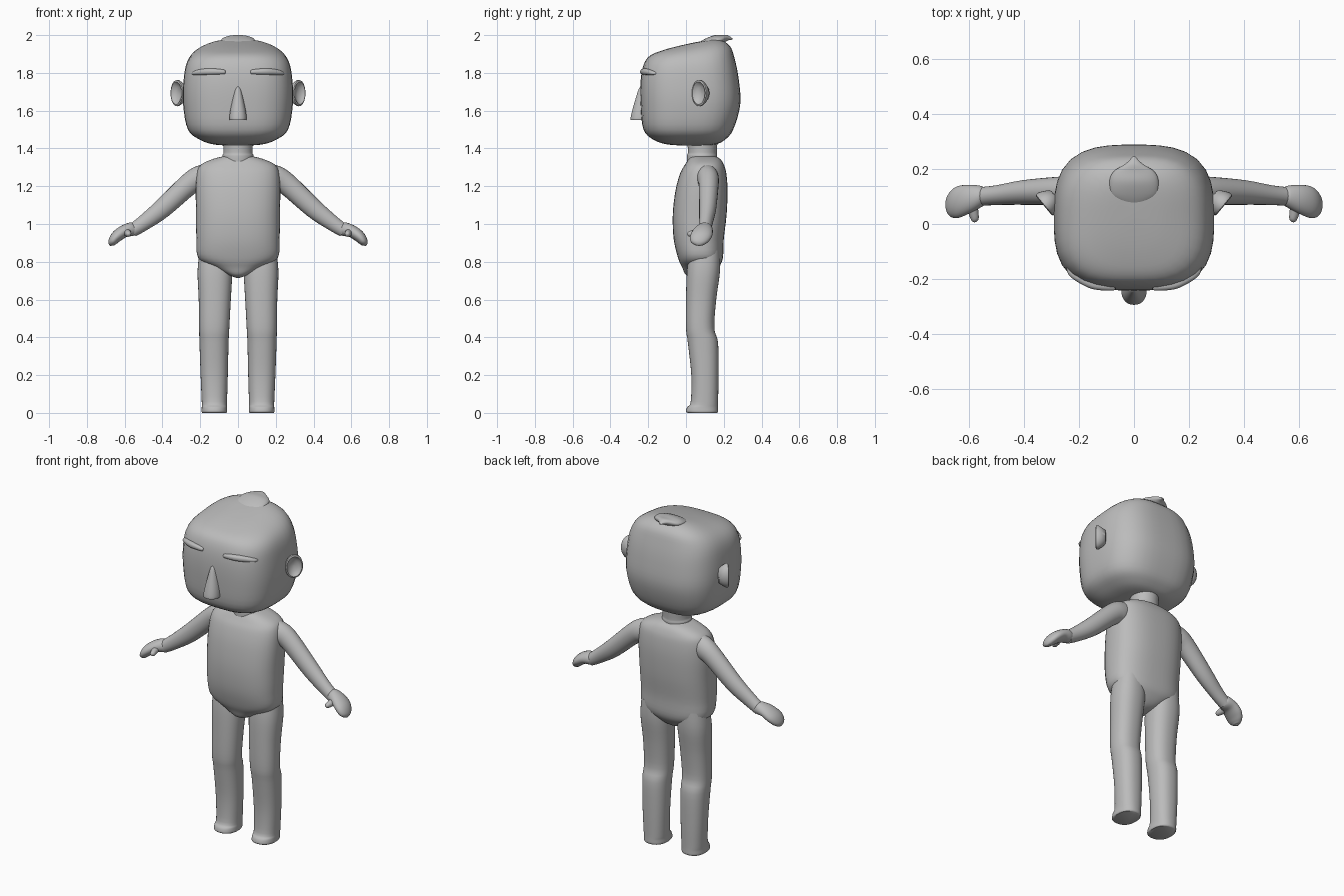
import bpy, bmesh, math
from mathutils import Vector

grey = bpy.data.materials.new("plain grey")
grey.diffuse_color = (0.5, 0.5, 0.5, 1)


def smooth(rows, n=4):
    """Catmull-Rom interpolation of rows of numbers."""
    out = []
    for i in range(len(rows) - 1):
        a, b, c, d = rows[max(i - 1, 0)], rows[i], rows[i + 1], rows[min(i + 2, len(rows) - 1)]
        for k in range(n):
            t = k / n
            out.append([0.5 * (2 * q + (r - p) * t + (2 * p - 5 * q + 4 * r - s) * t * t
                               + (3 * q - p - 3 * r + s) * t ** 3) for p, q, r, s in zip(a, b, c, d)])
    return out + [list(rows[-1])]


def section(c, u, v, power=2, n=40):
    """Superellipse ring around c with half axes u and v."""
    pts = []
    for i in range(n):
        a = 2 * math.pi * i / n
        co, si = math.cos(a), math.sin(a)
        k = (abs(co) ** power + abs(si) ** power) ** (-1 / power)
        pts.append(Vector(c) + Vector(u) * co * k + Vector(v) * si * k)
    return pts


def loft(name, rings, side=1):
    """Skin a list of rings; side=-1 mirrors in x."""
    bm = bmesh.new()
    loops = [[bm.verts.new((p.x * side, p.y, p.z)) for p in r] for r in rings]
    n = len(loops[0])
    for a, b in zip(loops, loops[1:]):
        for i in range(n):
            j = (i + 1) % n
            bm.faces.new((a[i], a[j], b[j], b[i]))
    bm.faces.new(loops[0])
    bm.faces.new(loops[-1])
    bmesh.ops.recalc_face_normals(bm, faces=bm.faces)
    me = bpy.data.meshes.new(name)
    bm.to_mesh(me)
    bm.free()
    me.materials.append(grey)
    ob = bpy.data.objects.new(name, me)
    bpy.context.collection.objects.link(ob)
    bpy.ops.object.select_all(action='DESELECT')
    ob.select_set(True)
    bpy.context.view_layer.objects.active = ob
    bpy.ops.object.shade_smooth_by_angle(angle=math.radians(50))
    return ob


def stack(name, rows, power, side=1):
    """Upright form; row = z, centre x, half width, front y, back y, tilt."""
    rings = []
    for z, cx, hx, yf, yb, tilt in smooth(rows):
        cy, hy = (yf + yb) / 2, (yb - yf) / 2
        ring = section((cx, cy, z), (hx, 0, 0), (0, hy, 0), power)
        for p in ring:
            p.z += tilt * p.y
        rings.append(ring)
    return loft(name, rings, side)


def sweep(name, rows, side=1):
    """Limb; row = x, y, z, half depth in y, half thickness."""
    rows = smooth(rows)
    rings = []
    for i, (x, y, z, ry, rn) in enumerate(rows):
        d = Vector(rows[min(i + 1, len(rows) - 1)][:3]) - Vector(rows[max(i - 1, 0)][:3])
        normal = Vector((-d.z, 0, d.x)).normalized()
        rings.append(section((x, y, z), (0, ry, 0), normal * rn, 2, 24))
    return loft(name, rings, side)


# Head with sloping crown
stack("head", [
    (1.415, 0, .01, .03, .05, 0), (1.42, 0, .12, -.09, .15, 0),
    (1.445, 0, .20, -.17, .205, 0), (1.50, 0, .265, -.225, .25, 0),
    (1.63, 0, .29, -.24, .287, 0), (1.76, 0, .288, -.24, .28, 0),
    (1.86, 0, .268, -.222, .258, .05), (1.917, 0, .215, -.185, .23, .12),
    (1.946, 0, .12, -.11, .16, .2), (1.952, 0, .01, .03, .05, .2)], 3)

# Hair tuft pointing backwards
loft("hair_tuft", [section((0, y, z), (hx, 0, 0), (0, 0, hz)) for y, z, hx, hz in smooth([
    (.06, 1.95, .02, .005), (.10, 1.96, .08, .02), (.15, 1.97, .09, .029),
    (.19, 1.976, .075, .024), (.22, 1.985, .03, .014), (.245, 1.98, .005, .004)])])

# Nose, a tapering wedge
stack("nose", [
    (1.55, 0, .040, -.288, -.19, 0), (1.555, 0, .046, -.294, -.19, 0),
    (1.60, 0, .041, -.285, -.19, 0), (1.68, 0, .025, -.262, -.19, 0),
    (1.715, 0, .016, -.25, -.20, 0), (1.727, 0, .005, -.242, -.22, 0)], 2.2)

# Neck, collar and torso
stack("neck", [(1.30, 0, .082, .005, .165, 0), (1.36, 0, .082, .005, .165, 0),
               (1.38, 0, .077, .01, .163, 0), (1.45, 0, .08, .007, .168, 0)], 2)
stack("torso", [
    (.715, 0, .01, .04, .07, 0), (.73, 0, .05, .0, .13, 0),
    (.77, 0, .13, -.02, .172, 0), (.82, 0, .21, -.042, .195, 0),
    (.92, 0, .22, -.065, .20, 0), (1.05, 0, .222, -.07, .215, 0),
    (1.18, 0, .224, -.055, .22, 0), (1.27, 0, .218, -.03, .213, 0),
    (1.315, 0, .195, -.005, .2, 0), (1.345, 0, .13, .015, .18, 0),
    (1.36, 0, .07, .03, .15, 0)], 2.6)

for side, tag in ((1, "left"), (-1, "right")):
    # Legs with small feet
    stack(tag + "_leg", [
        (0, .125, .064, .008, .165, 0), (.008, .125, .068, .0, .17, 0),
        (.03, .125, .067, .006, .17, 0), (.06, .125, .067, .025, .17, 0),
        (.20, .126, .072, .028, .172, 0), (.37, .127, .077, .01, .17, 0),
        (.45, .126, .08, .0, .15, 0), (.60, .123, .085, .0, .16, 0),
        (.75, .122, .092, .005, .18, 0), (.86, .118, .085, .02, .18, 0)], 2.3, side)

    # Arm, mitten hand and thumb
    sweep(tag + "_arm", [
        (.13, .11, 1.27, .05, .055), (.20, .115, 1.243, .058, .066),
        (.26, .12, 1.21, .053, .058), (.40, .115, 1.082, .045, .051),
        (.50, .105, 1.005, .036, .041), (.56, .10, .965, .034, .035)], side)
    sweep(tag + "_hand", [
        (.535, .10, .985, .02, .02), (.555, .10, .975, .038, .036),
        (.60, .09, .963, .052, .033), (.64, .08, .936, .058, .031),
        (.663, .072, .908, .047, .024), (.67, .07, .89, .025, .015),
        (.67, .07, .885, .004, .004)], side)
    loft(tag + "_thumb", [section((x, y, z), (r, 0, 0), (0, 0, r), 2, 16) for x, y, z, r in smooth([
        (.59, .08, .96, .02), (.585, .045, .952, .019), (.58, .02, .948, .015),
        (.58, .01, .947, .009), (.58, .006, .947, .001)])], side)

    # Eyebrow following the face
    loft(tag + "_eyebrow", [section((x, y, z), (0, ry, 0), (0, 0, rz), 2.5, 16) for x, y, z, ry, rz in smooth([
        (.068, -.225, 1.803, .005, .003), (.075, -.226, 1.805, .016, .012),
        (.15, -.217, 1.807, .020, .017), (.21, -.188, 1.803, .020, .014),
        (.238, -.168, 1.798, .016, .008), (.245, -.162, 1.796, .003, .002)])], side)

    # Dished ear, flared backwards
    out, back = Vector((.77, -.64, 0)), Vector((.64, .77, 0))
    loft(tag + "_ear", [section(Vector((.318, .075, 1.693)) + out * o, back * .05 * s, (0, 0, .07 * s), 2, 28)
                        for s, o in ((.05, -.045), (.6, -.04), (.85, -.018), (1, 0), (.98, .01),
                                     (.86, .013), (.72, .004), (.5, -.006), (.05, -.01))], side)
